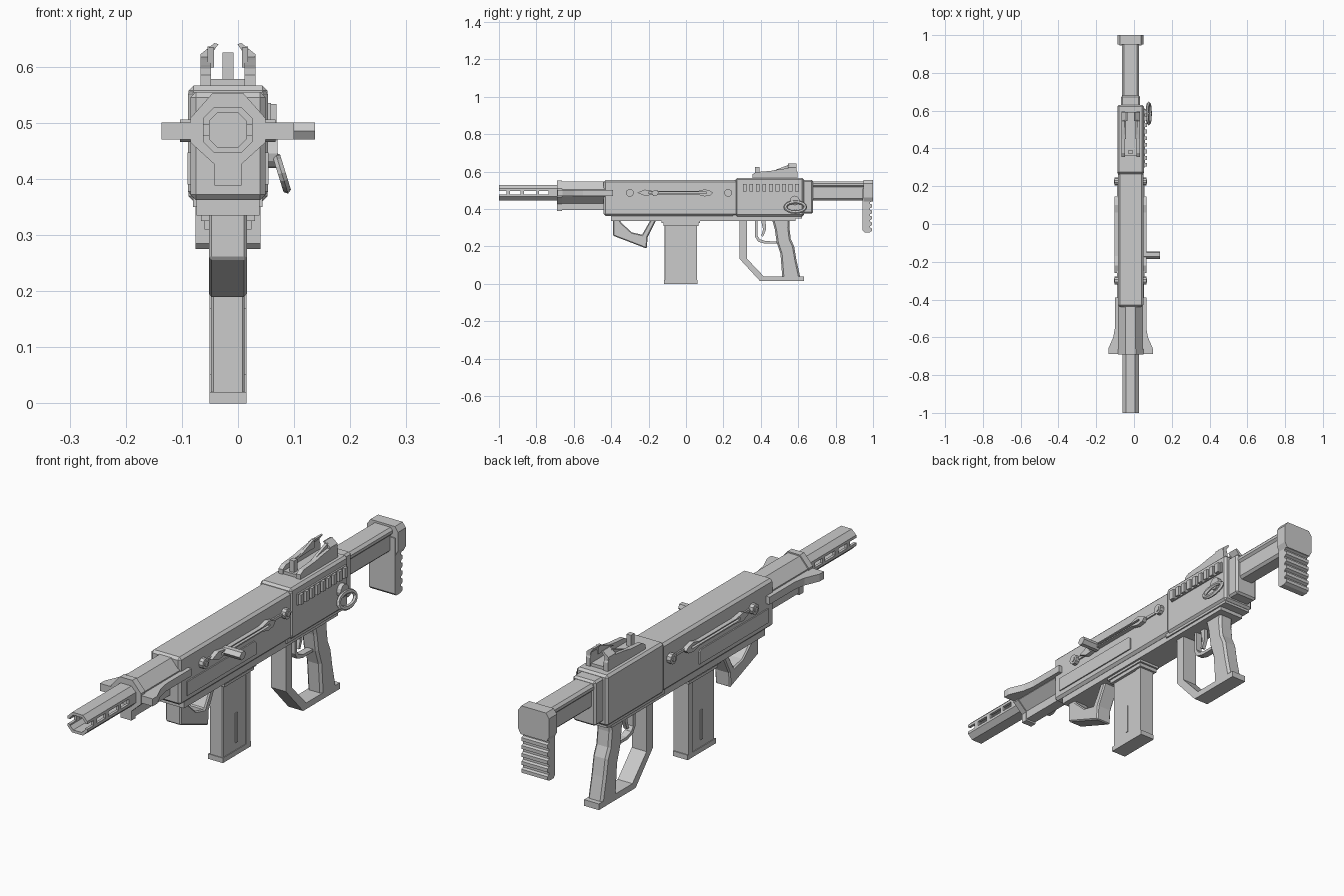
import bpy, bmesh, math
from mathutils import Matrix, Vector

CX = -0.018  # symmetry plane of the body


def finish(name, bm, bevel=0):
    bmesh.ops.remove_doubles(bm, verts=bm.verts, dist=1e-6)
    bmesh.ops.recalc_face_normals(bm, faces=bm.faces)
    me = bpy.data.meshes.new(name)
    bm.to_mesh(me)
    bm.free()
    ob = bpy.data.objects.new(name, me)
    bpy.context.scene.collection.objects.link(ob)
    if bevel:
        m = ob.modifiers.new("bevel", 'BEVEL')
        m.width, m.segments, m.limit_method = bevel, 1, 'ANGLE'
    return ob


def prism(name, pts, axis, a, b, bevel=0):
    """Extrude a 2D outline along an axis; x offsets are measured from CX."""
    place = {'x': lambda p, t: (CX + t, p[0], p[1]),
             'y': lambda p, t: (CX + p[0], t, p[1]),
             'z': lambda p, t: (CX + p[0], p[1], t)}[axis]
    bm = bmesh.new()
    lo = [bm.verts.new(place(p, a)) for p in pts]
    hi = [bm.verts.new(place(p, b)) for p in pts]
    bm.faces.new(lo)
    bm.faces.new(hi)
    for i in range(len(pts)):
        j = (i + 1) % len(pts)
        bm.faces.new((lo[i], lo[j], hi[j], hi[i]))
    return finish(name, bm, bevel)


def box(name, x, y, z, bevel=0):
    return prism(name, [(y[0], z[0]), (y[1], z[0]), (y[1], z[1]), (y[0], z[1])], 'x', x[0], x[1], bevel)


def block(name, w, y, z, bevel=0):
    return box(name, (-w, w), y, z, bevel)


def sym(pts):
    return pts + [(-x, z) for x, z in reversed(pts)]


def disc(cy, cz, r, n=10):
    return [(cy + r * math.cos(k * math.tau / n), cz + r * math.sin(k * math.tau / n)) for k in range(n)]


def octagon(w, h, c, zc=0.487):
    return [(w - c, zc - h), (w, zc - h + c), (w, zc + h - c), (w - c, zc + h),
            (c - w, zc + h), (-w, zc + h - c), (-w, zc - h + c), (c - w, zc - h)]


def cut(ob, cutter):
    m = ob.modifiers.new("cut", 'BOOLEAN')
    m.operation, m.object, m.solver = 'DIFFERENCE', cutter, 'EXACT'
    cutter.hide_render = True
    cutter.hide_viewport = True


# Vented muzzle tube
muzzle = prism("muzzle_tube", octagon(0.044, 0.041, 0.02), 'y', -1.0, -0.66)
cut(muzzle, prism("bore_cutter", octagon(0.033, 0.03, 0.014), 'y', -1.02, -0.71))
for a, b in ((-1.02, -0.96), (-0.94, -0.885), (-0.865, -0.80), (-0.785, -0.735)):
    cut(muzzle, block("vent_cutter", 0.1, (a, b), (0.477, 0.497)))

# Faceted fore end with collar and side wings
fore = [(0.022, 0.395), (0.022, 0.43), (0.063, 0.468), (0.063, 0.505), (0.026, 0.547)]
prism("fore_end", sym(fore), 'y', -0.68, -0.42)
prism("fore_collar", sym([(0.024, 0.388), (0.024, 0.426), (0.067, 0.465), (0.067, 0.508), (0.028, 0.552)]),
      'y', -0.69, -0.663)
for s in (-1, 1):
    wing = [(0, -0.688), (0.118, -0.688), (0.118, -0.66), (0.092, -0.6), (0.083, -0.55), (0.083, -0.39), (0, -0.39)]
    prism("fore_wing", [(s * x, y) for x, y in wing], 'z', 0.47, 0.5)

# Receiver body, rear housing, end cap and belly rails
block("receiver", 0.067, (-0.44, 0.28), (0.362, 0.555), 0.01)
block("rear_housing", 0.0705, (0.265, 0.63), (0.36, 0.566), 0.009)
block("housing_band", 0.0715, (0.262, 0.28), (0.368, 0.56), 0.009)
block("rear_cap", 0.051, (0.62, 0.68), (0.375, 0.556), 0.008)
block("belly_rail", 0.056, (-0.40, 0.585), (0.335, 0.37))
block("belly_step", 0.062, (0.25, 0.62), (0.35, 0.37))

# Side tracks with end caps and lower panels
for s in (-1, 1):
    def side(name, pts, out, bevel=0):
        return prism(name, pts, 'x', s * 0.055, s * out, bevel)
    track = side("side_track", [(-0.26, 0.487), (-0.22, 0.503), (-0.17, 0.495), (0.06, 0.495), (0.10, 0.505),
                                (0.13, 0.497), (0.145, 0.487), (0.13, 0.472), (0.10, 0.467), (0.06, 0.477),
                                (-0.17, 0.477), (-0.22, 0.47)], 0.085)
    cut(track, box("track_cutter", (s * 0.074, s * 0.1), (-0.20, 0.11), (0.482, 0.491)))
    for cy in (-0.3, 0.225):
        side("track_cap", disc(cy, 0.486, 0.021), 0.085)
        side("track_cap_pin", disc(cy, 0.486, 0.011), 0.088)
    side("track_bar", [(-0.3, 0.481), (0.225, 0.481), (0.225, 0.492), (-0.3, 0.492)], 0.073)
    side("lower_panel", [(-0.40, 0.39), (0.04, 0.39), (0.04, 0.438), (0.03, 0.447), (-0.40, 0.447)], 0.072)

# Charging handle on the right
prism("charging_handle", [(-0.185, 0.485), (-0.172, 0.5), (-0.152, 0.5), (-0.146, 0.485), (-0.158, 0.47), (-0.175, 0.47)],
      'x', 0.07, 0.155)

# Toothed strip on the right of the rear housing
box("strip_base", (0.06, 0.077), (0.3, 0.612), (0.49, 0.535))
for i in range(9):
    y = 0.304 + i * 0.035
    box("strip_tooth", (0.07, 0.087), (y, y + 0.02), (0.492, 0.533))

# Hanging ring and pivot on the right
bm = bmesh.new()
n, t = 16, 6
rings = []
for i in range(n):
    a = i * math.tau / n
    rings.append([bm.verts.new((0.008 * math.sin(k * math.tau / t),
                                (0.053 + 0.01 * math.cos(k * math.tau / t)) * math.cos(a),
                                (0.028 + 0.01 * math.cos(k * math.tau / t)) * math.sin(a))) for k in range(t)])
for i in range(n):
    for k in range(t):
        bm.faces.new((rings[i][k], rings[i - 1][k], rings[i - 1][k - 1], rings[i][k - 1]))
bm.transform(Matrix.Translation(Vector((0.078, 0.585, 0.41))) @ Matrix.Rotation(-0.3, 4, 'Y'))
finish("sling_ring", bm)
prism("ring_pivot", disc(0.582, 0.445, 0.026, 12), 'x', 0.06, 0.088)

# Stock tube
block("stock_tube", 0.036, (0.66, 0.96), (0.445, 0.53), 0.01)
block("stock_top_bar", 0.045, (0.66, 0.96), (0.515, 0.547), 0.01)

# Ribbed butt pad
pad = [(0.945, 0.51), (0.945, 0.285), (0.955, 0.275), (0.982, 0.275)]
for i in range(7):
    z = 0.278 + i * 0.032
    pad += [(0.995, z + 0.004), (0.995, z + 0.018), (0.984, z + 0.022), (0.984, z + 0.03)]
prism("butt_pad", pad + [(0.99, 0.51)], 'x', -0.058, 0.058)
prism("butt_cap", sym([(0.058, 0.44), (0.069, 0.46), (0.069, 0.535), (0.055, 0.555)]), 'y', 0.95, 1.0)

# Magazine with well collar, foot plate and side ribs
block("magazine_well", 0.048, (-0.13, 0.075), (0.325, 0.345))
block("magazine_collar", 0.042, (-0.12, 0.067), (0.31, 0.33))
block("magazine", 0.03, (-0.115, 0.058), (0.01, 0.34), 0.004)
block("magazine_foot", 0.033, (-0.118, 0.062), (0.0, 0.02))
for s in (-1, 1):
    box("magazine_rib", (s * 0.025, s * 0.033), (-0.035, -0.022), (0.05, 0.17))
    box("magazine_edge", (s * 0.025, s * 0.033), (0.03, 0.058), (0.02, 0.32))

# Angled fore grip
prism("fore_grip", [(-0.39, 0.34), (-0.39, 0.257), (-0.21, 0.188), (-0.205, 0.25), (-0.16, 0.34), (-0.19, 0.34),
                    (-0.235, 0.262), (-0.29, 0.275), (-0.35, 0.33), (-0.35, 0.34)], 'x', -0.034, 0.034, 0.005)

# Pistol grip, hand guard and trigger
prism("hand_guard", [(0.285, 0.345), (0.285, 0.135), (0.395, 0.015), (0.63, 0.015), (0.63, 0.04), (0.415, 0.04),
                     (0.325, 0.135), (0.325, 0.345)], 'x', -0.033, 0.033)
prism("pistol_grip", [(0.46, 0.345), (0.475, 0.29), (0.485, 0.22), (0.505, 0.16), (0.515, 0.03), (0.612, 0.03),
                      (0.59, 0.13), (0.578, 0.2), (0.56, 0.24), (0.553, 0.3), (0.555, 0.345)],
      'x', -0.033, 0.033, 0.009)
prism("trigger_guard", [(0.37, 0.345), (0.37, 0.25), (0.385, 0.225), (0.42, 0.215), (0.49, 0.215), (0.49, 0.226),
                        (0.425, 0.228), (0.395, 0.238), (0.383, 0.255), (0.383, 0.345)], 'x', -0.014, 0.014)
prism("trigger", [(0.40, 0.345), (0.412, 0.29), (0.402, 0.255), (0.412, 0.252), (0.428, 0.29), (0.425, 0.345)],
      'x', -0.008, 0.008)

# Open sight: bed, side walls, rear fins and front post
block("sight_bed", 0.047, (0.36, 0.59), (0.56, 0.578))
for s in (-1, 1):
    prism("sight_wall", [(0.355, 0.56), (0.355, 0.585), (0.375, 0.597), (0.45, 0.603), (0.50, 0.612), (0.585, 0.622),
                         (0.595, 0.6), (0.595, 0.56)], 'x', s * 0.03, s * 0.049)
    prism("sight_fin", [(s * x, z) for x, z in ((0.03, 0.59), (0.047, 0.6), (0.049, 0.622), (0.024, 0.642),
                                                (0.017, 0.64), (0.031, 0.62))], 'y', 0.545, 0.592)
    prism("sight_blade", [(0.45, 0.598), (0.55, 0.636), (0.55, 0.6)], 'x', s * 0.025, s * 0.036)
block("sight_post", 0.01, (0.37, 0.392), (0.57, 0.625))
